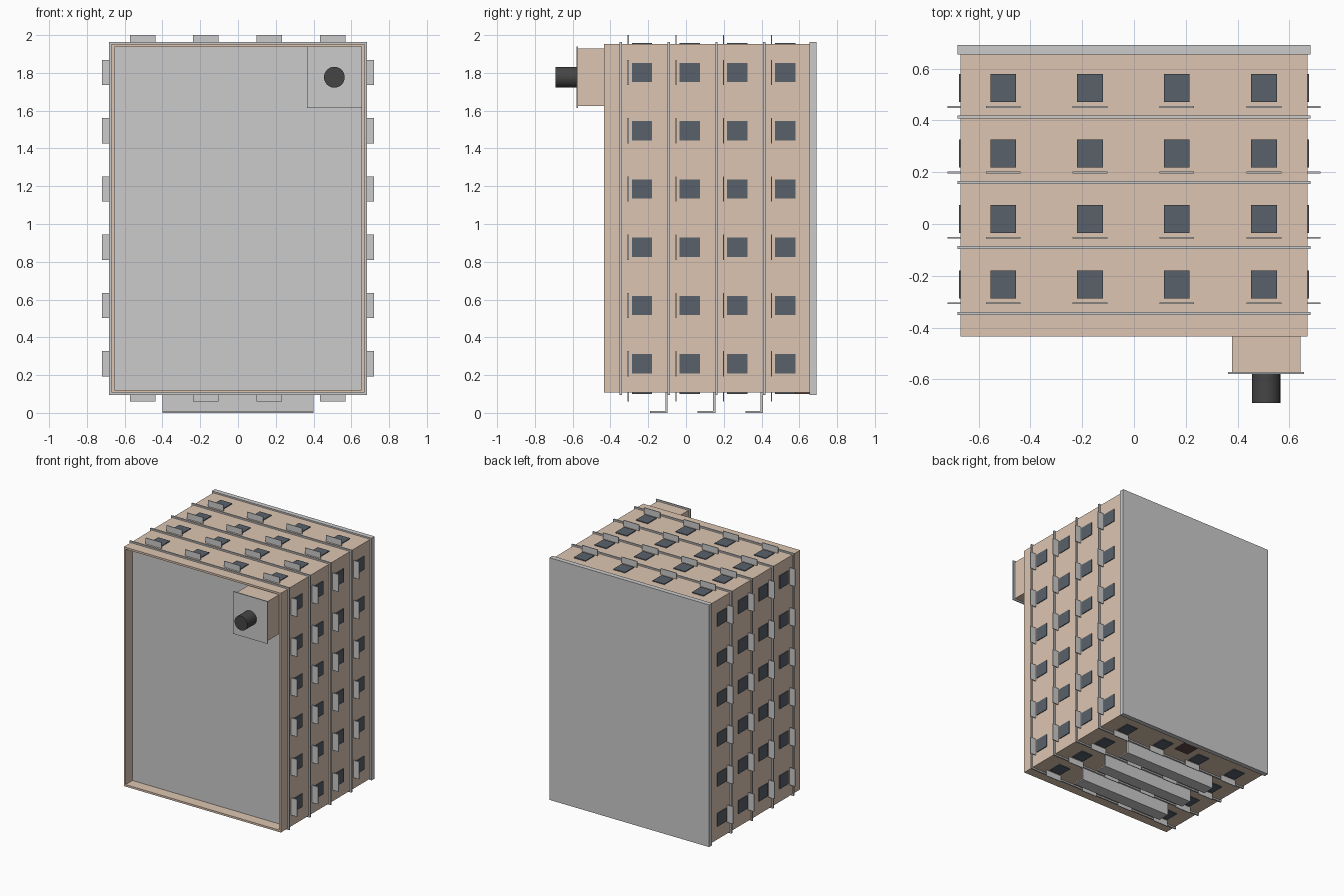
import bpy, bmesh, math
from mathutils import Matrix, Vector

if "Cube" in bpy.data.objects:
    bpy.data.objects.remove(bpy.data.objects["Cube"])


def material(name, rgb):
    m = bpy.data.materials.new(name)
    m.diffuse_color = (*rgb, 1)
    m.use_nodes = True
    m.node_tree.nodes["Principled BSDF"].inputs["Base Color"].default_value = m.diffuse_color
    return m


wall_mat = material("plaster", (0.72, 0.56, 0.44))
glass_mat = material("glass", (0.10, 0.12, 0.145))
dark_mat = material("dark_metal", (0.06, 0.06, 0.06))
door_mat = material("door_wood", (0.12, 0.07, 0.06))


def boxes(name, extents, mat=None):
    """One object made of boxes, each (x0, x1, y0, y1, z0, z1)."""
    bm = bmesh.new()
    for x0, x1, y0, y1, z0, z1 in extents:
        centre = Vector((x0 + x1, y0 + y1, z0 + z1)) / 2
        size = (x1 - x0, y1 - y0, z1 - z0)
        bmesh.ops.create_cube(bm, size=1, matrix=Matrix.Translation(centre) @ Matrix.Diagonal((*size, 1)))
    mesh = bpy.data.meshes.new(name)
    bm.to_mesh(mesh)
    bm.free()
    obj = bpy.data.objects.new(name, mesh)
    bpy.context.collection.objects.link(obj)
    if mat:
        mesh.materials.append(mat)
    return obj


# The building lies on its front: storeys stack along -y
W, Z0, Z1 = 0.67, 0.107, 1.953
ROOF, TOP, T = -0.345, -0.435, 0.015
floors = [-0.233, 0.02, 0.272, 0.525]
cols_x = [-0.505, -0.17, 0.165, 0.502]
rows_z = [0.26 + 0.3085 * i for i in range(6)]

# Main block and plinth
boxes("building_block", [(-W, W, ROOF, 0.655, Z0, Z1)], wall_mat)
boxes("plinth", [(-0.682, 0.682, 0.655, 0.692, 0.096, 1.964)])

# Parapet around the roof
boxes("parapet", [
    (-W, -W + T, TOP, ROOF, Z0, Z1), (W - T, W, TOP, ROOF, Z0, Z1),
    (-W + T, W - T, TOP, ROOF, Z0, Z0 + T), (-W + T, W - T, TOP, ROOF, Z1 - T, Z1)], wall_mat)

# Floor slabs that show as bands, the first one is the roof surface
boxes("floor_slabs", [(-0.682, 0.682, y - 0.006, y + 0.006, 0.096, 1.964)
                      for y in (ROOF, -0.091, 0.161, 0.414)])

# Windows and the sunshades above them on all four walls
windows, shades = [], []
D, OUT = 0.006, 0.047
for y in floors:
    y0, y1 = y - 0.054, y + 0.054
    s0, s1 = y - 0.076, y - 0.070
    for x in cols_x:
        windows += [(x - 0.05, x + 0.05, y0, y1, Z1 - D, Z1 + D),
                    (x - 0.05, x + 0.05, y0, y1, Z0 - D, Z0 + D)]
        shades += [(x - 0.067, x + 0.067, s0, s1, Z1 - D, Z1 + OUT),
                   (x - 0.067, x + 0.067, s0, s1, Z0 - OUT, Z0 + D)]
    for z in rows_z:
        windows += [(W - D, W + D, y0, y1, z - 0.051, z + 0.051),
                    (-W - D, -W + D, y0, y1, z - 0.051, z + 0.051)]
        shades += [(W - D, W + 0.05, s0, s1, z - 0.067, z + 0.067),
                   (-W - 0.05, -W + D, s0, s1, z - 0.067, z + 0.067)]
boxes("windows", windows, glass_mat)
boxes("sunshades", shades)

# Balconies: floor plate and front rail
balconies = []
for y in (-0.103, 0.149, 0.401):
    balconies += [(-0.4, 0.4, y - 0.006, y + 0.006, 0, Z0),
                  (-0.4, 0.4, y - 0.087, y - 0.006, 0, 0.01)]
boxes("balconies", balconies)

# Entrance door
boxes("entrance_door", [(-0.06, 0.06, 0.53, 0.655, Z0 - D, Z0 + D)], door_mat)

# Stair house with its cap and the water tank
boxes("stair_house", [(0.378, 0.643, -0.572, ROOF, 1.625, 1.928)], wall_mat)
boxes("stair_house_cap", [(0.364, 0.657, -0.58, -0.571, 1.614, 1.94)])
bpy.ops.mesh.primitive_cylinder_add(vertices=32, radius=0.055, depth=0.112,
                                    location=(0.51, -0.636, 1.777), rotation=(math.pi / 2, 0, 0))
tank = bpy.context.object
tank.name = "water_tank"
tank.data.materials.append(dark_mat)
bpy.ops.object.shade_smooth_by_angle()
